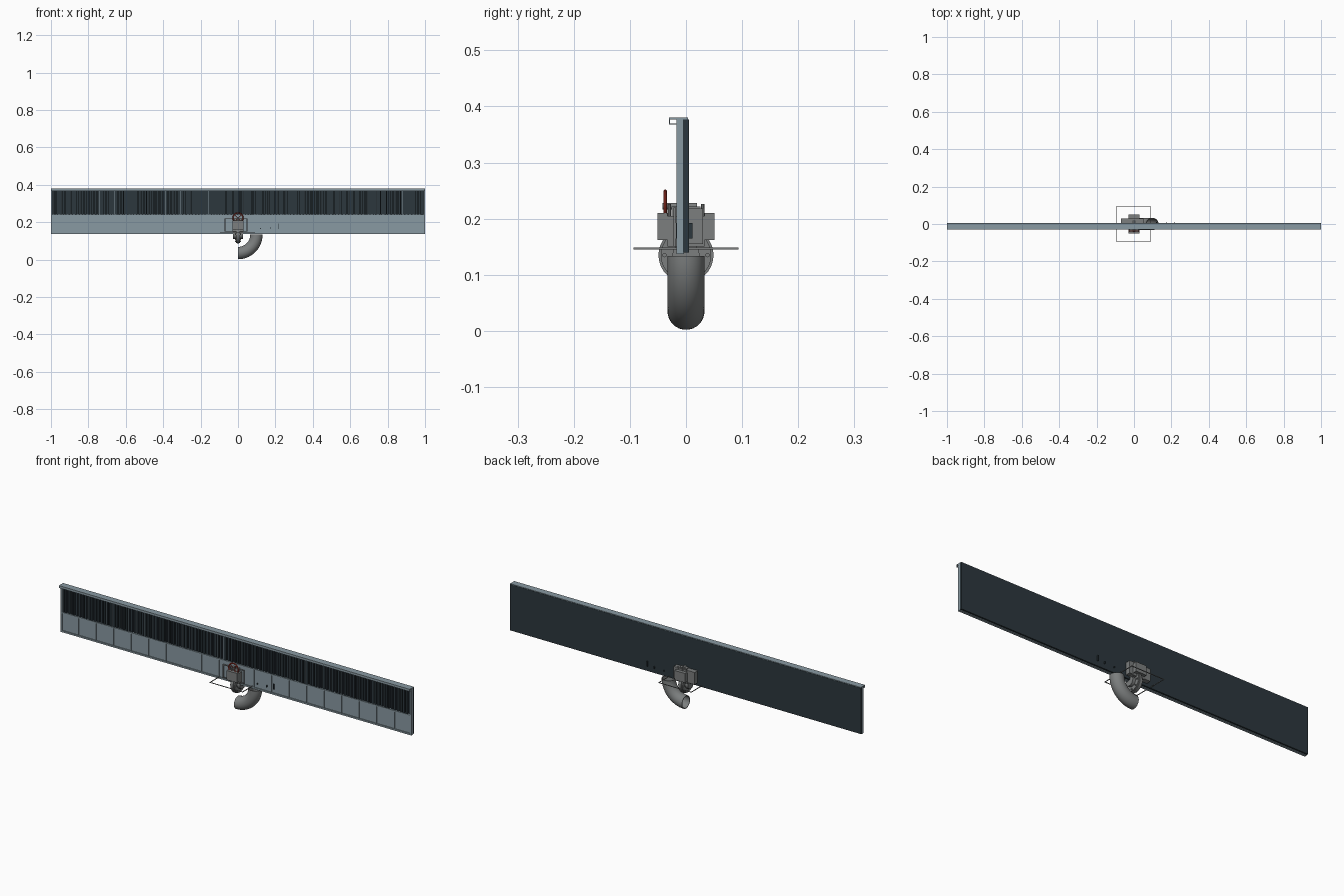
import bpy, bmesh, math, random
from mathutils import Vector

if "Cube" in bpy.data.objects:
    bpy.data.objects.remove(bpy.data.objects["Cube"])
random.seed(4)

def material(name, c):
    m = bpy.data.materials.new(name)
    m.diffuse_color = (*c, 1)
    m.use_nodes = True
    m.node_tree.nodes["Principled BSDF"].inputs["Base Color"].default_value = m.diffuse_color
    return m

LIGHT = material("steel_blue", (0.25, 0.32, 0.36))
DARK = material("dark_slate", (0.025, 0.038, 0.047))
RED = material("wheel_red", (0.5, 0.05, 0.03))
GREY = material("cast_grey", (0.2, 0.21, 0.21))

def from_bm(name, bm, mat=None, smooth=False):
    bmesh.ops.recalc_face_normals(bm, faces=bm.faces)
    me = bpy.data.meshes.new(name)
    bm.to_mesh(me)
    bm.free()
    ob = bpy.data.objects.new(name, me)
    bpy.context.collection.objects.link(ob)
    if mat:
        me.materials.append(mat)
    if smooth:
        bpy.ops.object.select_all(action='DESELECT')
        ob.select_set(True)
        bpy.context.view_layer.objects.active = ob
        bpy.ops.object.shade_smooth_by_angle(angle=math.radians(35))
    return ob

def boxes(name, items, mat=None):
    """Axis aligned boxes given as (x0, x1, y0, y1, z0, z1)."""
    bm = bmesh.new()
    for x0, x1, y0, y1, z0, z1 in items:
        vs = bmesh.ops.create_cube(bm, size=1)["verts"]
        for v in vs:
            v.co = Vector(((x0 + x1) / 2 + v.co.x * (x1 - x0),
                           (y0 + y1) / 2 + v.co.y * (y1 - y0),
                           (z0 + z1) / 2 + v.co.z * (z1 - z0)))
    return from_bm(name, bm, mat)

def cylinders(name, items, mat=None, seg=24):
    """Cylinders given as (start, end, radius)."""
    bm = bmesh.new()
    for a, b, r in items:
        a, b = Vector(a), Vector(b)
        d = b - a
        vs = bmesh.ops.create_cone(bm, cap_ends=True, segments=seg, radius1=r,
                                   radius2=r, depth=d.length)["verts"]
        rot = d.to_track_quat('Z', 'Y')
        for v in vs:
            v.co = rot @ v.co + (a + b) / 2
    return from_bm(name, bm, mat, True)

# Wall: back sheet, lower panels, frame posts and rails
boxes("back_sheet", [(-1, 1, -0.005, 0.005, 0.14, 0.377)], DARK)
boxes("lower_panels", [(-1 + i * 0.1 + 0.002, -0.9 + i * 0.1 - 0.002, -0.012, -0.004, 0.145, 0.235)
                       for i in range(20)], LIGHT)
boxes("panel_dividers", [(-1 + i * 0.1 - 0.002, -1 + i * 0.1 + 0.002, -0.016, -0.004, 0.14, 0.237)
                         for i in range(1, 20)], LIGHT)
boxes("wall_rails", [(-1, 1, -0.017, -0.004, 0.137, 0.145), (-1, 1, -0.017, -0.004, 0.234, 0.24)], LIGHT)
boxes("end_posts", [(-1, -0.992, -0.017, -0.004, 0.14, 0.377), (0.992, 1, -0.017, -0.004, 0.14, 0.377)], LIGHT)

# Upper slats of irregular depth and width
slats, x = [], -0.988
while x < 0.975:
    w = random.uniform(0.006, 0.013)
    slats.append((x, x + w, random.uniform(-0.016, -0.011), -0.004, 0.238, 0.377))
    x += w + random.uniform(0.004, 0.008)
boxes("upper_slats", slats, DARK)
boxes("slat_trim", [(s[0], s[0] + 0.0016, s[2] - 0.0008, -0.004, 0.24, 0.377) for s in slats[::3]], LIGHT)

# Top cap: overhanging channel
boxes("top_cap", [(-1, 1, -0.03, 0.004, 0.377, 0.38), (-1, 1, -0.03, -0.0285, 0.368, 0.378),
                  (-1, 1, -0.029, -0.016, 0.368, 0.3695)], LIGHT)

# Hollow elbow pipe, bend centre at (0, 0, 0.135)
def elbow():
    bm = bmesh.new()
    n, k, R = 18, 32, 0.0985
    rings = []
    for r in (0.033, 0.030):
        row = []
        for i in range(n + 1):
            a = math.pi / 2 * i / n
            row.append([bm.verts.new(((R + r * math.cos(t)) * math.sin(a), r * math.sin(t),
                                      0.1335 - (R + r * math.cos(t)) * math.cos(a)))
                        for t in (2 * math.pi * j / k for j in range(k))])
        rings.append(row)
    def bridge(p, q):
        for j in range(k):
            bm.faces.new((p[j], p[(j + 1) % k], q[(j + 1) % k], q[j]))
    for row in rings:
        for i in range(n):
            bridge(row[i], row[i + 1])
    for i in (0, n):
        bridge(rings[0][i], rings[1][i])
    for v in bm.verts:
        v.co.z += 0.0
    return from_bm("elbow_pipe", bm, GREY, True)
elbow().location.z = -0.0

# Round casing across the wall with bolted flange rims
cylinders("valve_casing", [((-0.012, 0, 0.135), (0.012, 0, 0.135), 0.045),
                           ((-0.027, 0, 0.135), (0.027, 0, 0.135), 0.024),
                           ((-0.006, 0, 0.135), (0.006, 0, 0.135), 0.049)], GREY, 40)
cylinders("flange_bolts", [((-0.017, 0.038 * math.cos(a), 0.135 + 0.038 * math.sin(a)),
                            (0.017, 0.038 * math.cos(a), 0.135 + 0.038 * math.sin(a)), 0.004)
                           for a in (math.pi / 4 * i for i in range(8))], GREY, 6)

# Valve body and side blocks
boxes("valve_body", [(-0.03, 0.03, -0.033, 0.033, 0.15, 0.205),
                     (-0.02, 0.02, -0.026, 0.026, 0.2, 0.222)], GREY)
blocks = []
for s in (-1, 1):
    y0, y1 = sorted((s * 0.033, s * 0.051))
    blocks.append((-0.03, 0.03, y0, y1, 0.162, 0.21))
boxes("side_blocks", blocks, GREY)
boxes("back_box", [(-0.07, 0.05, 0.005, 0.03, 0.155, 0.218)], GREY)
cylinders("body_bolts", [((x, y, 0.2), (x, y, 0.226), 0.003)
                         for x in (-0.024, 0, 0.024) for y in (-0.03, 0.03)], GREY, 8)

# Thin side bracket and square wire guard
def frame(name, x0, x1, a0, a1, t, flat, c):
    bars = [(x0, x1, a0, a0 + t), (x0, x1, a1 - t, a1), (x0, x0 + t, a0, a1), (x1 - t, x1, a0, a1)]
    h = t / 2
    boxes(name, [(p, q, r, s, c - h, c + h) if flat else (p, q, c - h, c + h, r, s)
                 for p, q, r, s in bars], GREY)
frame("square_guard", -0.096, 0.092, -0.094, 0.094, 0.003, True, 0.147)
frame("front_bracket", -0.072, 0.05, 0.15, 0.22, 0.004, False, -0.02)

# Red handwheel with spokes and stem
bpy.ops.mesh.primitive_torus_add(major_radius=0.027, minor_radius=0.003, major_segments=32,
                                 minor_segments=10, location=(0, -0.037, 0.222),
                                 rotation=(math.pi / 2, 0, 0))
wheel = bpy.context.object
wheel.name = "handwheel_rim"
wheel.data.materials.append(RED)
bpy.ops.object.shade_smooth_by_angle()
cylinders("handwheel_spokes", [((0, -0.037, 0.222),
                                (0.027 * math.cos(a), -0.037, 0.222 + 0.027 * math.sin(a)), 0.0022)
                               for a in (math.pi / 2 * i + math.pi / 4 for i in range(4))], RED, 8)
cylinders("wheel_stem", [((0, -0.042, 0.222), (0, 0.02, 0.222), 0.006)], GREY, 12)

# Lower spindle nuts under the body
cylinders("spindle", [((0, 0, 0.095), (0, 0, 0.15), 0.008)], GREY, 12)

# Small fasteners through the wall beside the pipe
boxes("wall_fasteners", [(x - 0.002, x + 0.002, -0.018, 0.012, 0.165, z) for x, z in
                         ((0.12, 0.17), (0.175, 0.175), (0.215, 0.192))], DARK)
